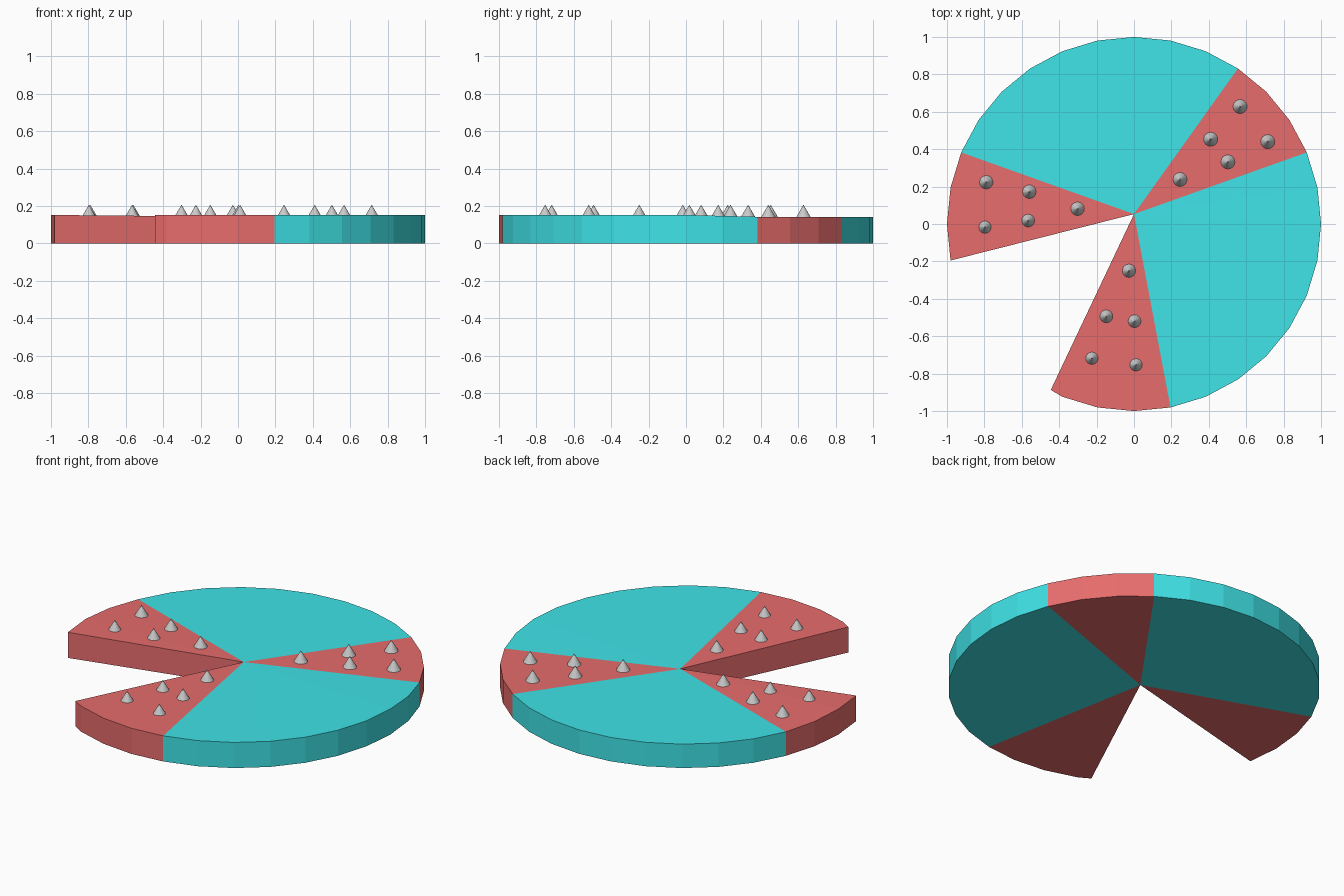
import bpy, bmesh
from math import sin, cos, pi

if "Cube" in bpy.data.objects:
    bpy.data.objects.remove(bpy.data.objects["Cube"])

STEP = 2 * pi / 32            # the rim is a 32-sided circle
HUB = (0.0, 0.053)            # wedges meet slightly behind the middle


def material(name, rgb):
    m = bpy.data.materials.new(name)
    m.diffuse_color = (*rgb, 1)
    m.use_nodes = True
    m.node_tree.nodes["Principled BSDF"].inputs["Base Color"].default_value = m.diffuse_color
    return m


def top_z(y):
    # the top dips slightly towards the back
    return 0.152 - 0.01 * min(max(y / 0.4, 0), 1)


def wedge(name, rim, mat):
    bm = bmesh.new()
    low = [bm.verts.new((x, y, 0)) for x, y in [HUB] + rim]
    high = [bm.verts.new((*HUB, 0.143))]
    high += [bm.verts.new((x, y, top_z(y))) for x, y in rim]
    n = len(low)
    for i in range(n):
        j = (i + 1) % n
        bm.faces.new((low[i], low[j], high[j], high[i]))
    for i in range(1, n - 1):
        bm.faces.new((high[0], high[i], high[i + 1]))
        bm.faces.new((low[0], low[i + 1], low[i]))
    bmesh.ops.recalc_face_normals(bm, faces=bm.faces)
    me = bpy.data.meshes.new(name)
    bm.to_mesh(me)
    bm.free()
    me.materials.append(mat)
    bpy.context.collection.objects.link(bpy.data.objects.new(name, me))


def arc(a, b):
    return [(cos(i * STEP), sin(i * STEP)) for i in range(a, b + 1)]


red = material("red", (0.80, 0.15, 0.15))
teal = material("teal", (0.05, 0.77, 0.80))

# Disc wedges, with a gap left open at the front left
wedge("right_red_wedge", arc(2, 5), red)
wedge("back_teal_wedge", arc(5, 14), teal)
wedge("left_red_wedge", arc(14, 17), red)
wedge("front_red_wedge", [(-0.445, -0.887)] + arc(22, 25), red)
wedge("front_teal_wedge", arc(25, 34), teal)

# Five small cone spikes on each red wedge
SPIKES = {
    "right": [(.246, .238), (.41, .453), (.502, .332), (.567, .628), (.715, .44)],
    "left": [(-.79, .223), (-.56, .172), (-.302, .081), (-.566, .018), (-.797, -.017)],
    "front": [(-.027, -.25), (-.148, -.494), (.003, -.52), (-.225, -.718), (.011, -.753)],
}
for side, points in SPIKES.items():
    for i, (x, y) in enumerate(points):
        bpy.ops.mesh.primitive_cone_add(vertices=16, radius1=0.039, depth=0.067,
                                        location=(x, y, 0.1735))
        bpy.context.object.name = f"{side}_spike_{i + 1}"
